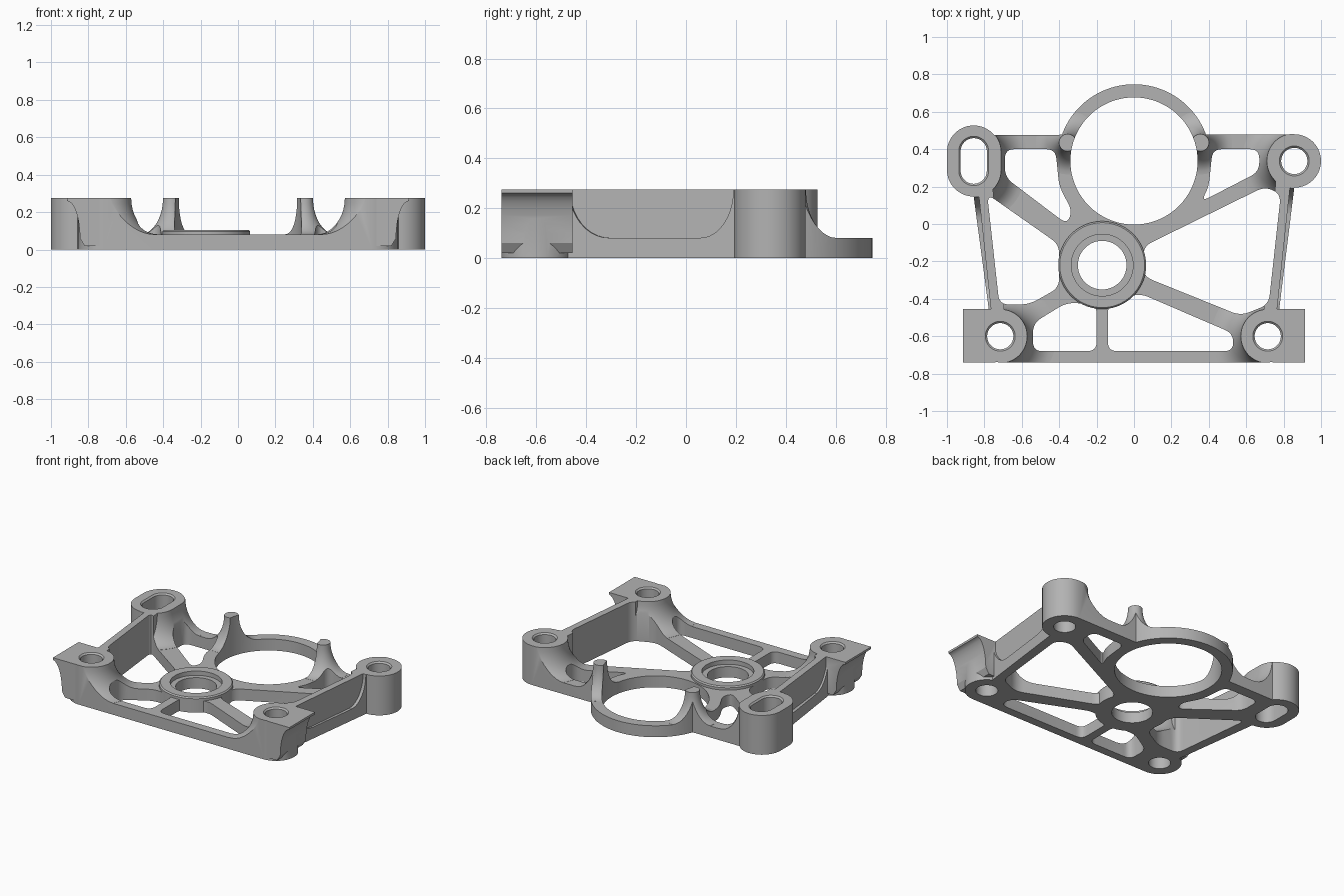
import bpy, bmesh
from math import sin, cos, pi, radians
from mathutils import Vector

if "Cube" in bpy.data.objects:
    bpy.data.objects.remove(bpy.data.objects["Cube"])

TOP, BASE = 0.275, 0.08          # boss height, rail height
BACK, FRONT = (0.857, 0.337), (0.715, -0.6)
HUB, RING = (-0.17, -0.22), (0, 0.337)

metal = bpy.data.materials.new("cast grey metal")
metal.use_nodes = True
grey = (0.45, 0.45, 0.45, 1)
metal.diffuse_color = grey
metal.node_tree.nodes["Principled BSDF"].inputs["Base Color"].default_value = grey
metal.node_tree.nodes["Principled BSDF"].inputs["Roughness"].default_value = 0.5


def finish(name, bm):
    bmesh.ops.recalc_face_normals(bm, faces=bm.faces)
    me = bpy.data.meshes.new(name)
    bm.to_mesh(me)
    bm.free()
    me.materials.append(metal)
    ob = bpy.data.objects.new(name, me)
    bpy.context.collection.objects.link(ob)
    return ob


def prism(name, pts, z0, z1):
    """Extrude a flat outline from z0 to z1."""
    bm = bmesh.new()
    face = bm.faces.new([bm.verts.new((x, y, z0)) for x, y in pts])
    up = bmesh.ops.extrude_face_region(bm, geom=[face])["geom"]
    verts = [v for v in up if isinstance(v, bmesh.types.BMVert)]
    bmesh.ops.translate(bm, verts=verts, vec=(0, 0, z1 - z0))
    return finish(name, bm)


def lathe(name, centre, profile, stretch=0, n=64):
    """Closed solid of stacked rings (r, z); stretch makes it a slot shape in y."""
    bm = bmesh.new()
    rings = []
    for r, z in profile:
        ring = []
        for i in range(n):
            a = 2 * pi * (i + 0.5) / n
            dy = stretch if i < n // 2 else -stretch
            ring.append(bm.verts.new((centre[0] + r * cos(a), centre[1] + r * sin(a) + dy, z)))
        rings.append(ring)
    for lo, hi in zip(rings, rings[1:]):
        for i in range(n):
            j = (i + 1) % n
            bm.faces.new((lo[i], lo[j], hi[j], hi[i]))
    bm.faces.new(rings[0])
    bm.faces.new(rings[-1])
    return finish(name, bm)


def flare(name, centre, r0, r1, stretch=0):
    """Boss that sweeps out to the rail height in a concave fillet."""
    low = BASE + 0.001
    prof = [(r1, 0.04)]
    for k in range(10, -1, -1):
        t = pi / 2 * k / 10
        prof.append((r1 - (r1 - r0) * cos(t), TOP - (TOP - low) * sin(t)))
    return lathe(name, centre, prof, stretch)


def arc(centre, r, a0, a1, n=20):
    angles = [radians(a0 + (a1 - a0) * i / n) for i in range(n + 1)]
    return [(centre[0] + r * cos(a), centre[1] + r * sin(a)) for a in angles]


def rounded(pts, r=0.05, n=6):
    """Round every corner of a polygon."""
    out = []
    vs = [Vector(p) for p in pts]
    for i, v in enumerate(vs):
        ends = []
        for w in (vs[i - 1], vs[(i + 1) % len(vs)]):
            d = w - v
            ends.append(v + d.normalized() * min(r, d.length * 0.45))
        for k in range(n + 1):
            t = k / n
            out.append(ends[0] * (1 - t) ** 2 + v * 2 * t * (1 - t) + ends[1] * t * t)
    return out


def combine(a, b, op):
    mod = a.modifiers.new("join", 'BOOLEAN')
    mod.operation, mod.solver, mod.object = op, 'EXACT', b
    bpy.context.view_layer.objects.active = a
    bpy.ops.object.modifier_apply(modifier=mod.name)
    bpy.data.objects.remove(b)


def left(p):
    return (-p[0], p[1])


# Plan outline of the whole bracket
bx, by = BACK
outline = (arc(left(FRONT), 0.14, 115, 270) + arc(FRONT, 0.14, 270, 425)
           + arc(BACK, 0.143, -90, 90)
           + arc(RING, 0.41, 20, 160, 48)
           + arc((-bx, by + 0.047), 0.143, 40, 180)
           + arc((-bx, by - 0.047), 0.143, 180, 270))
footprint = prism("footprint", outline, -0.1, 0.4)

# Windows between the spokes
windows = [
    [(-0.785, 0.16), (-0.40, -0.11), (-0.40, -0.34), (-0.56, -0.43), (-0.72, -0.43)],
    [(-0.69, 0.4), (-0.42, 0.4), (-0.40, 0.2), (-0.33, 0.07), (-0.36, 0), (-0.69, 0.25)],
    [(0.42, 0.4), (0.67, 0.4), (0.67, 0.28), (0.36, 0.12), (0.4, 0.2)],
    [(0.05, -0.12), (0.70, 0.2), (0.785, 0.16), (0.72, -0.43), (0.57, -0.49), (0.05, -0.28)],
    [(-0.14, -0.43), (0.03, -0.37), (0.53, -0.585), (0.53, -0.68), (-0.14, -0.68)],
    [(-0.54, -0.68), (-0.2, -0.68), (-0.2, -0.43), (-0.36, -0.42), (-0.54, -0.53)],
]
for w in windows:
    combine(footprint, prism("window", rounded(w), -0.2, 0.5), 'DIFFERENCE')
combine(footprint, lathe("ring_bore", RING, [(0.34, -0.2), (0.34, 0.5)], n=96), 'DIFFERENCE')

# Height envelope: rail slab, flared bosses, posts and side walls
bracket = prism("bracket", [(-1.2, -1), (1.2, -1), (1.2, 1), (-1.2, 1)], 0, BASE)
parts = [flare("slotted_boss", left(BACK), 0.147, 0.28, 0.047),
         flare("back_boss", BACK, 0.147, 0.28)]
wall = [(0.76, 0.25), (0.685, -0.55), (0.755, -0.55), (0.84, 0.25)]
for side in (lambda p: p, left):
    parts.append(flare("front_boss", side(FRONT), 0.144, 0.30))
    parts.append(flare("post", side((0.355, 0.435)), 0.046, 0.17))
    parts.append(prism("side_wall", [side(p) for p in wall], 0.04, TOP))
for p in parts:
    combine(bracket, p, 'UNION')
combine(bracket, footprint, 'INTERSECT')

# Corner tabs that sweep outward to the top
for s in (1, -1):
    bm = bmesh.new()
    prof = [(0.74, 0.02), (0.82, 0.02)]
    for k in range(9):
        t = pi / 2 * k / 8
        prof.append((0.845 + 0.07 * (1 - cos(t)), 0.06 + 0.2 * sin(t)))
    prof += [(0.915, TOP), (0.74, TOP)]
    face = bm.faces.new([bm.verts.new((s * x, -0.74, z)) for x, z in prof])
    geom = bmesh.ops.extrude_face_region(bm, geom=[face])["geom"]
    bmesh.ops.translate(bm, vec=(0, 0.285, 0),
                        verts=[v for v in geom if isinstance(v, bmesh.types.BMVert)])
    combine(bracket, finish("corner_tab", bm), 'UNION')

# Hub with a slightly chamfered rim
hub = [(0.235, 0), (0.235, 0.097), (0.227, 0.105)]
combine(bracket, lathe("hub", HUB, hub), 'UNION')

# Bores: hub with counterbore, boss holes, slot
bore = [(0.13, -0.1), (0.13, 0.075), (0.165, 0.075), (0.165, 0.3)]
combine(bracket, lathe("hub_bore", HUB, bore), 'DIFFERENCE')
hole = [(0.07, -0.1), (0.07, 0.265), (0.085, 0.28)]
for c, stretch in ((FRONT, 0), (left(FRONT), 0), (BACK, 0), (left(BACK), 0.052)):
    combine(bracket, lathe("boss_hole", c, hole, stretch, 48), 'DIFFERENCE')

# Smooth curved faces, keep the machined edges sharp
bpy.ops.object.select_all(action='DESELECT')
bracket.select_set(True)
bpy.context.view_layer.objects.active = bracket
bpy.ops.object.shade_smooth_by_angle(angle=radians(30))
